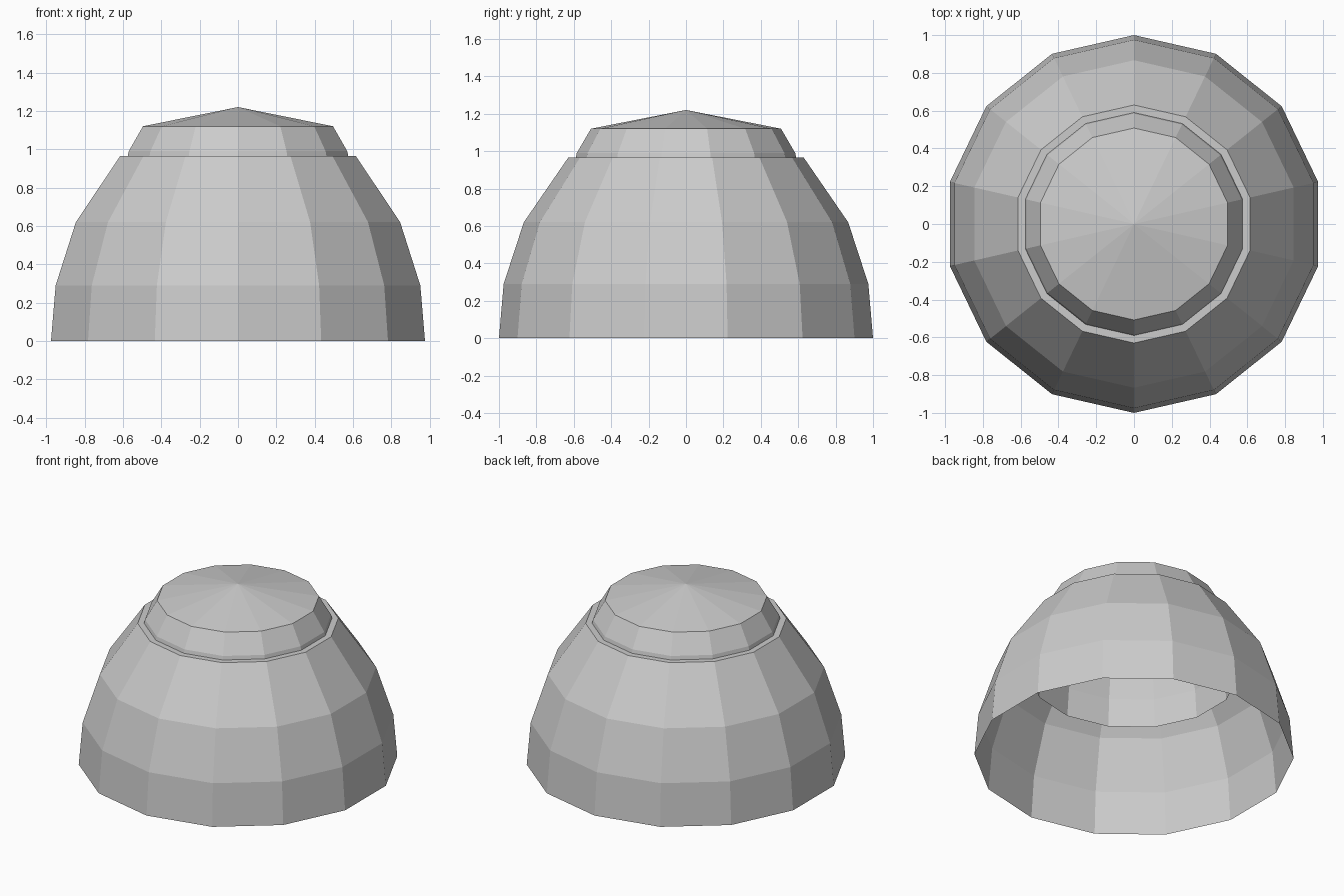
import bpy
import bmesh
from math import cos, sin, pi

SIDES = 14

if "Cube" in bpy.data.objects:
    bpy.data.objects.remove(bpy.data.objects["Cube"], do_unlink=True)

grey = bpy.data.materials.new("light_grey")
grey.use_nodes = True
colour = (0.6, 0.6, 0.6, 1)
grey.diffuse_color = colour
grey.node_tree.nodes["Principled BSDF"].inputs["Base Color"].default_value = colour


def lathe(name, profile):
    """Turn (radius, height) points into a faceted shell; radius 0 closes it."""
    bm = bmesh.new()
    rings = []
    for r, z in profile:
        count = SIDES if r else 1
        angles = [pi / 2 + 2 * pi * i / SIDES for i in range(count)]
        rings.append([bm.verts.new((r * cos(a), r * sin(a), z)) for a in angles])
    for low, high in zip(rings, rings[1:]):
        for i in range(SIDES):
            j = (i + 1) % SIDES
            if len(high) == 1:
                bm.faces.new((low[i], low[j], high[0]))
            else:
                bm.faces.new((low[i], low[j], high[j], high[i]))
    mesh = bpy.data.meshes.new(name)
    bm.to_mesh(mesh)
    bm.free()
    mesh.materials.append(grey)
    obj = bpy.data.objects.new(name, mesh)
    bpy.context.collection.objects.link(obj)
    return obj


# Open-bottomed dome with a narrow flat ledge at the top
lathe("outer_dome", [(1, 0), (0.975, 0.29), (0.867, 0.62), (0.63, 0.965), (0.59, 0.965)])

# Inner cap hanging inside the dome and rising through the ledge to a shallow point
lathe("inner_cap", [(0.65, 0.58), (0.634, 0.77), (0.584, 0.99), (0.508, 1.12), (0, 1.22)])
